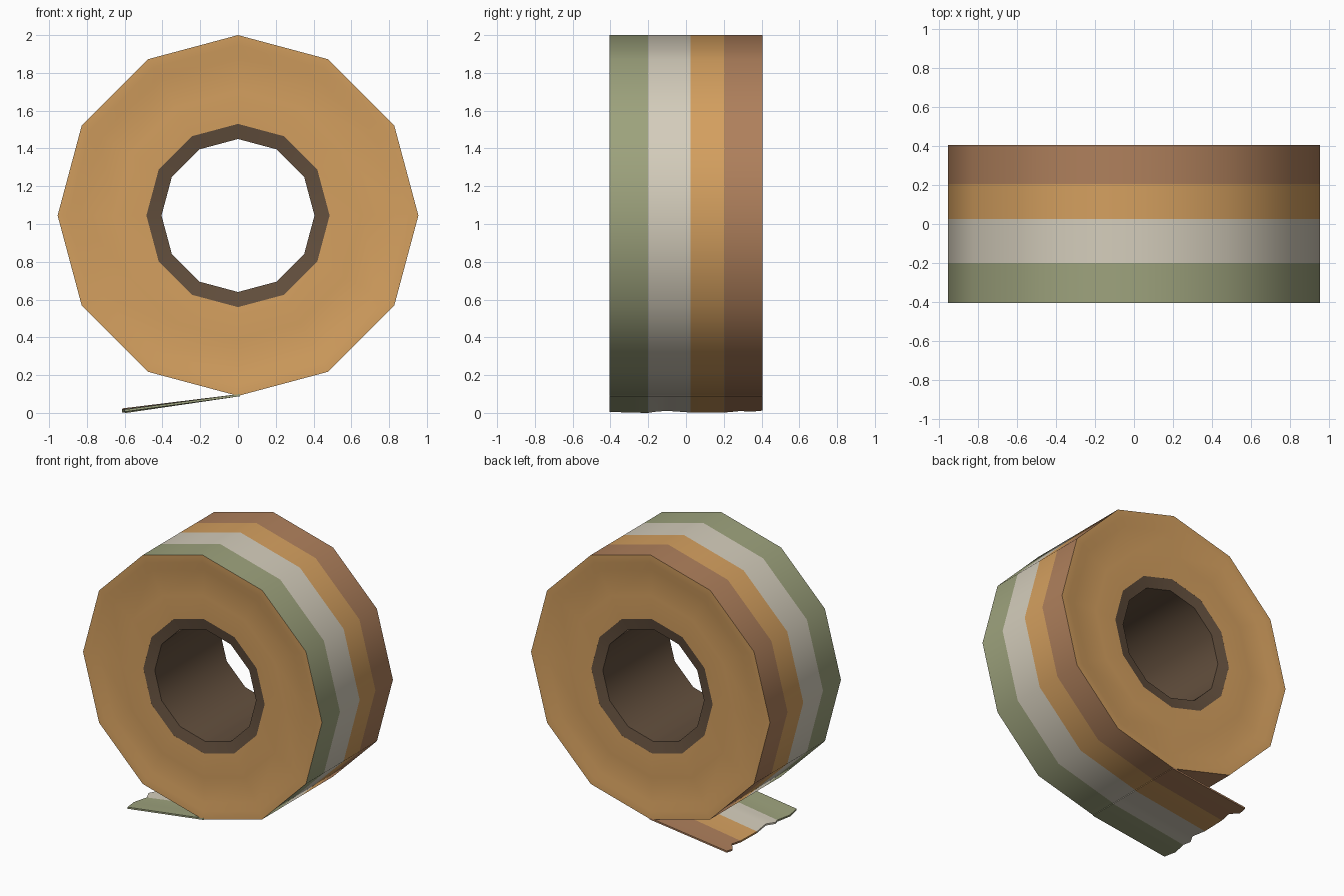
import bpy, bmesh, math

if "Cube" in bpy.data.objects:
    bpy.data.objects.remove(bpy.data.objects["Cube"])

SIDES, CZ = 12, 1.045
STRIPES = [-0.405, -0.2, 0.025, 0.205, 0.405]   # stripe borders across the width


def mat(name, rgb):
    m = bpy.data.materials.new(name)
    m.diffuse_color = (*rgb, 1)
    m.use_nodes = True
    m.node_tree.nodes["Principled BSDF"].inputs["Base Color"].default_value = m.diffuse_color
    return m


green = mat("sage green", (0.34, 0.365, 0.205))
cream = mat("cream", (0.66, 0.61, 0.50))
orange = mat("amber", (0.66, 0.35, 0.115))
brown = mat("clay brown", (0.43, 0.216, 0.107))
dark = mat("dark cardboard", (0.127, 0.08, 0.048))
BANDS = [green, cream, orange, brown]


def stripe(y):
    return sum(y > b for b in STRIPES[1:-1])


def finish(name, bm, mats, angle=45):
    bmesh.ops.recalc_face_normals(bm, faces=bm.faces)
    me = bpy.data.meshes.new(name)
    bm.to_mesh(me)
    bm.free()
    for m in mats:
        me.materials.append(m)
    ob = bpy.data.objects.new(name, me)
    bpy.context.collection.objects.link(ob)
    bpy.ops.object.select_all(action='DESELECT')
    ob.select_set(True)
    bpy.context.view_layer.objects.active = ob
    bpy.ops.object.shade_smooth_by_angle(angle=math.radians(angle))
    return ob


def lathe(name, profile, mats, rule):
    """Turn a closed (radius, y) profile around the roll axis."""
    bm = bmesh.new()
    rings = []
    for i in range(SIDES):
        a = 2 * math.pi * i / SIDES
        rings.append([bm.verts.new((r * math.sin(a), y, CZ + r * math.cos(a)))
                      for r, y in profile])
    n = len(profile)
    for i in range(SIDES):
        p, q = rings[i], rings[(i + 1) % SIDES]
        for j in range(n):
            k = (j + 1) % n
            f = bm.faces.new((p[j], p[k], q[k], q[j]))
            f.material_index = rule(profile[j], profile[k])
    return finish(name, bm, mats)


# Wound tape: striped outside, amber sides with a raised rim
side = [(0.90, 0.403), (0.84, 0.388), (0.66, 0.395), (0.485, 0.388)]
profile = ([(0.955, y) for y in STRIPES] + side
           + [(r, -y) for r, y in reversed(side)])
lathe("tape_roll", profile, BANDS,
      lambda a, b: stripe((a[1] + b[1]) / 2) if a[0] == b[0] == 0.955 else 2)

# Cardboard core with slightly sunken ends
lathe("core", [(0.486, -0.388), (0.486, 0.388), (0.405, 0.372), (0.405, -0.372)],
      [dark], lambda a, b: 0)

# Loose tape end with a torn edge
tear = [(-0.405, -0.60, 0.012), (-0.31, -0.615, 0.008), (-0.2, -0.59, 0.006),
        (-0.15, -0.61, 0.014), (-0.09, -0.575, 0.016), (0.025, -0.585, 0.008),
        (0.205, -0.58, 0.008), (0.29, -0.57, 0.016), (0.345, -0.615, 0.012),
        (0.405, -0.61, 0.018)]
bm = bmesh.new()
layers = []
for dz in (-0.006, 0.006):
    layers.append([(bm.verts.new((0.01, y, 0.094 + dz)), bm.verts.new((x, y, z + dz)))
                   for y, x, z in tear])
lo, hi = layers
for i in range(len(tear) - 1):
    quads = [(L[i][0], L[i][1], L[i + 1][1], L[i + 1][0]) for L in layers]
    quads += [(lo[i][e], lo[i + 1][e], hi[i + 1][e], hi[i][e]) for e in (0, 1)]
    for q in quads:
        bm.faces.new(q).material_index = stripe((tear[i][0] + tear[i + 1][0]) / 2)
for i, m in ((0, 0), (-1, 3)):
    bm.faces.new((lo[i][0], lo[i][1], hi[i][1], hi[i][0])).material_index = m
finish("loose_end", bm, BANDS, 30)
